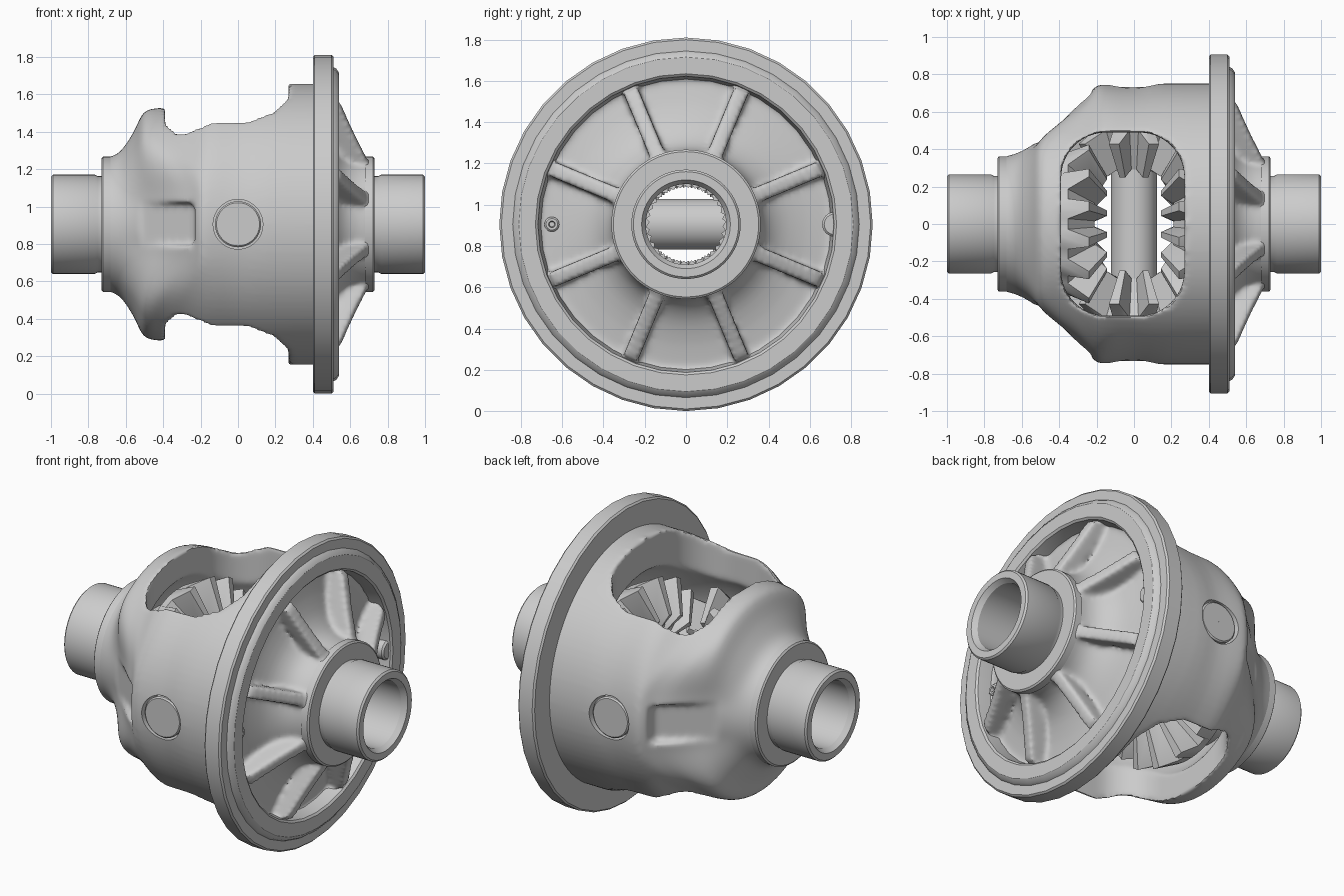
import bpy, bmesh
from math import sin, cos, pi, radians, sqrt
from mathutils import Matrix, Vector

if "Cube" in bpy.data.objects:
    bpy.data.objects.remove(bpy.data.objects["Cube"])

Z0 = 0.905   # height of the main axis (runs along x)


def make(name, verts, faces, mat=None):
    me = bpy.data.meshes.new(name)
    me.from_pydata([mat @ Vector(v) if mat else v for v in verts], [], faces)
    bm = bmesh.new()
    bm.from_mesh(me)
    bmesh.ops.recalc_face_normals(bm, faces=bm.faces)
    bm.to_mesh(me)
    bm.free()
    ob = bpy.data.objects.new(name, me)
    ob.location = (0, 0, Z0)
    bpy.context.collection.objects.link(ob)
    return ob


def loft(name, rings, mat=None):
    """Closed skin through rings of equal length (last ring joins the first)."""
    m, n = len(rings), len(rings[0])
    faces = [(i * n + j, i * n + (j + 1) % n, (i + 1) % m * n + (j + 1) % n, (i + 1) % m * n + j)
             for i in range(m) for j in range(n)]
    return make(name, [v for r in rings for v in r], faces, mat)


def revolve(name, profile, n=72, mat=None):
    return loft(name, [[(x, r * cos(2 * pi * j / n), r * sin(2 * pi * j / n)) for j in range(n)]
                       for x, r in profile], mat)


def prisms(name, pts, half, mats):
    """One object holding a copy of an extruded xy outline per matrix."""
    verts, faces, n = [], [], len(pts)
    for m in mats:
        o = len(verts)
        verts += [m @ Vector((x, y, z)) for z in (-half, half) for x, y in pts]
        faces += [tuple(o + i for i in range(n)), tuple(o + n + i for i in range(n))]
        faces += [(o + i, o + (i + 1) % n, o + n + (i + 1) % n, o + n + i) for i in range(n)]
    return make(name, verts, faces)


def smooth_curve(pts, steps=3):
    """Catmull-Rom through the points."""
    out = []
    P = [Vector(p) for p in [pts[0]] + pts + [pts[-1]]]
    for a, b, c, d in zip(P, P[1:], P[2:], P[3:]):
        for k in range(steps):
            t = k / steps
            out.append(0.5 * (2 * b + (c - a) * t + (2 * a - 5 * b + 4 * c - d) * t * t
                              + (3 * b - a - 3 * c + d) * t ** 3))
    return out + [P[-1]]


def activate(ob):
    bpy.ops.object.select_all(action='DESELECT')
    ob.select_set(True)
    bpy.context.view_layer.objects.active = ob


def apply_mod(ob, kind, **props):
    activate(ob)
    mod = ob.modifiers.new(kind.lower(), kind)
    for k, v in props.items():
        setattr(mod, k, v)
    bpy.ops.object.modifier_apply(modifier=mod.name)


def boolean(ob, tool, op):
    tool.hide_render = True
    apply_mod(ob, 'BOOLEAN', operation=op, solver='EXACT', object=tool)
    bpy.data.objects.remove(tool)


# cast housing: outline blends from the window side (top/bottom) to the closed side (front/back)
window_side = smooth_curve([(-.72, .355), (-.67, .365), (-.62, .40), (-.56, .49), (-.51, .59), (-.46, .617),
                            (-.40, .625), (-.30, .66), (-.17, .73), (0, .74), (.20, .75), (.42, .75)])
closed_side = smooth_curve([(-.72, .355), (-.67, .365), (-.60, .39), (-.52, .44), (-.43, .52), (-.33, .62),
                            (-.25, .69), (-.20, .738), (-.15, .745), (0, .738), (.15, .75), (.42, .75)])
web = smooth_curve([(.44, .715), (.45, .65), (.47, .56), (.51, .46), (.57, .39), (.64, .36), (.71, .355)])
R = .61
cavity = [(R * cos(a), R * sin(a)) for a in [radians(20 + 140 * k / 20) for k in range(21)]]
rest = [(.50, .75), (.50, .72)] + [tuple(p) for p in web] + [(.71, .21)] + cavity + [(-.72, .21)]

N = 96
rings = []
for A, B in list(zip(window_side, closed_side)) + [(Vector(p), Vector(p)) for p in rest]:
    ring = []
    for j in range(N):
        t = 2 * pi * j / N
        w = min(1, max(0, (abs(sin(t)) - .2) / .6))
        x, r = B.lerp(A, w * w * (3 - 2 * w))
        ring.append((x, r * cos(t), r * sin(t)))
    rings.append(ring)
housing = loft("housing", rings)

# windows through top and bottom
cx, cy, rad = .33, .49, .24
outline = []
for k, (sx, sy) in enumerate([(1, 1), (-1, 1), (-1, -1), (1, -1)]):
    for i in range(9):
        a = pi / 2 * (k + i / 8)
        outline.append((-.06 + sx * (cx - rad) + rad * cos(a), sy * (cy - rad) + rad * sin(a)))
boolean(housing, prisms("window_cutter", outline, 1.2, [Matrix()]), 'DIFFERENCE')

# scooped pockets on front and back
pocket = [(-.23, .63), (-.23, .95), (-.75, .95), (-.52, .425)]
boolean(housing, prisms("pocket_cutter", pocket, .115, [Matrix(), Matrix.Rotation(pi, 4, 'X')]), 'DIFFERENCE')

# eight stiffening ribs on the flange side
rib = [(.44, .735), (.545, .70), (.63, .50), (.705, .34), (.60, .30), (.50, .55)]
boolean(housing, prisms("rib_tool", rib, .037,
                        [Matrix.Rotation(pi / 8 + k * pi / 4, 4, 'X') for k in range(8)]), 'UNION')

# soften into a casting, then drill the crisp cross-shaft bore
apply_mod(housing, 'REMESH', mode='VOXEL', voxel_size=.015)
apply_mod(housing, 'SMOOTH', factor=.5, iterations=7)
to_y = Matrix.Rotation(pi / 2, 4, 'Z')
n = 48
drill = [(.133 * cos(2 * pi * i / n), .133 * sin(2 * pi * i / n)) for i in range(n)]
boolean(housing, prisms("shaft_drill", drill, 1, [Matrix.Rotation(pi / 2, 4, 'X')]), 'DIFFERENCE')

# ring-gear flange
revolve("flange", [(.40, .70), (.40, .895), (.41, .905), (.50, .905), (.51, .895), (.51, .84),
                   (.525, .832), (.54, .81), (.54, .73), (.53, .718), (.43, .70)], 36)

# bearing hubs at both ends
hub = [(1, .215), (1, .255), (.99, .265), (.765, .265), (.75, .257), (.73, .257), (.73, .30), (.73, .352),
       (.722, .362), (.68, .362), (.66, .30), (.58, .23), (.58, .195), (.97, .195)]
for name, s in (("right_hub", 1), ("left_hub", -1)):
    revolve(name, [(s * x, r) for x, r in hub], 64)

# small drain boss and locating boss in the flange recess
revolve("drain_boss", [(.43, .012), (.43, .036), (.475, .036), (.482, .028), (.482, .016), (.45, .012)], 24,
        Matrix.Translation((0, -.65, 0)))
revolve("locating_boss", [(.43, .001), (.43, .06), (.51, .06), (.52, .05), (.52, .001)], 24,
        Matrix.Translation((0, .72, 0)))


# bevel gear with its cone apex at the origin, axis along +x
def bevel_gear(name, teeth, pitch, add, ded, r_in, r_out, back, bore, phase, mat):
    steps = [(-.33, 0), (-.13, 1), (.13, 1), (.33, 0)]
    ang = [(2 * pi * (k + f + phase) / teeth, tip) for k in range(teeth) for f, tip in steps]

    def tooth_ring(d):
        out = []
        for a, tip in ang:
            p = radians(pitch + add if tip else pitch - ded)
            out.append((d * cos(p), d * sin(p) * cos(a), d * sin(p) * sin(a)))
        return out

    def plain(x, r, spline=0):
        return [(x, (r - spline * (i % 2)) * cos(a), (r - spline * (i % 2)) * sin(a))
                for i, (a, t) in enumerate(ang)]
    front = r_in * cos(radians(pitch - ded))
    spl = .016 if phase else 0
    rings = [plain(front, bore, spl), tooth_ring(r_in), tooth_ring(r_out)]
    rings += [plain(x, r) for x, r in back] + [plain(back[-1][0], bore, spl)]
    loft(name, rings, mat)


for side, s in (("right", 0), ("left", pi)):
    bevel_gear(side + "_side_gear", 16, 58, 6, 8, .33, .55, [(.40, .41), (.43, .25), (.60, .25)], .193, .5,
               Matrix.Rotation(s, 4, 'Z'))
for side, s in (("back", pi / 2), ("front", -pi / 2)):
    bevel_gear(side + "_pinion", 10, 32, 7, 8, .32, .55, [(.53, .21), (.56, .18)], .115, 0,
               Matrix.Rotation(s, 4, 'Z'))

# cross shaft carrying the pinions
revolve("cross_shaft", [(-.732, .001), (-.732, .115), (-.724, .123), (.724, .123), (.732, .115), (.732, .001)],
        48, to_y)

for ob in list(bpy.data.objects):
    activate(ob)
    bpy.ops.object.shade_smooth_by_angle(angle=radians(45 if ob == housing else 30))
